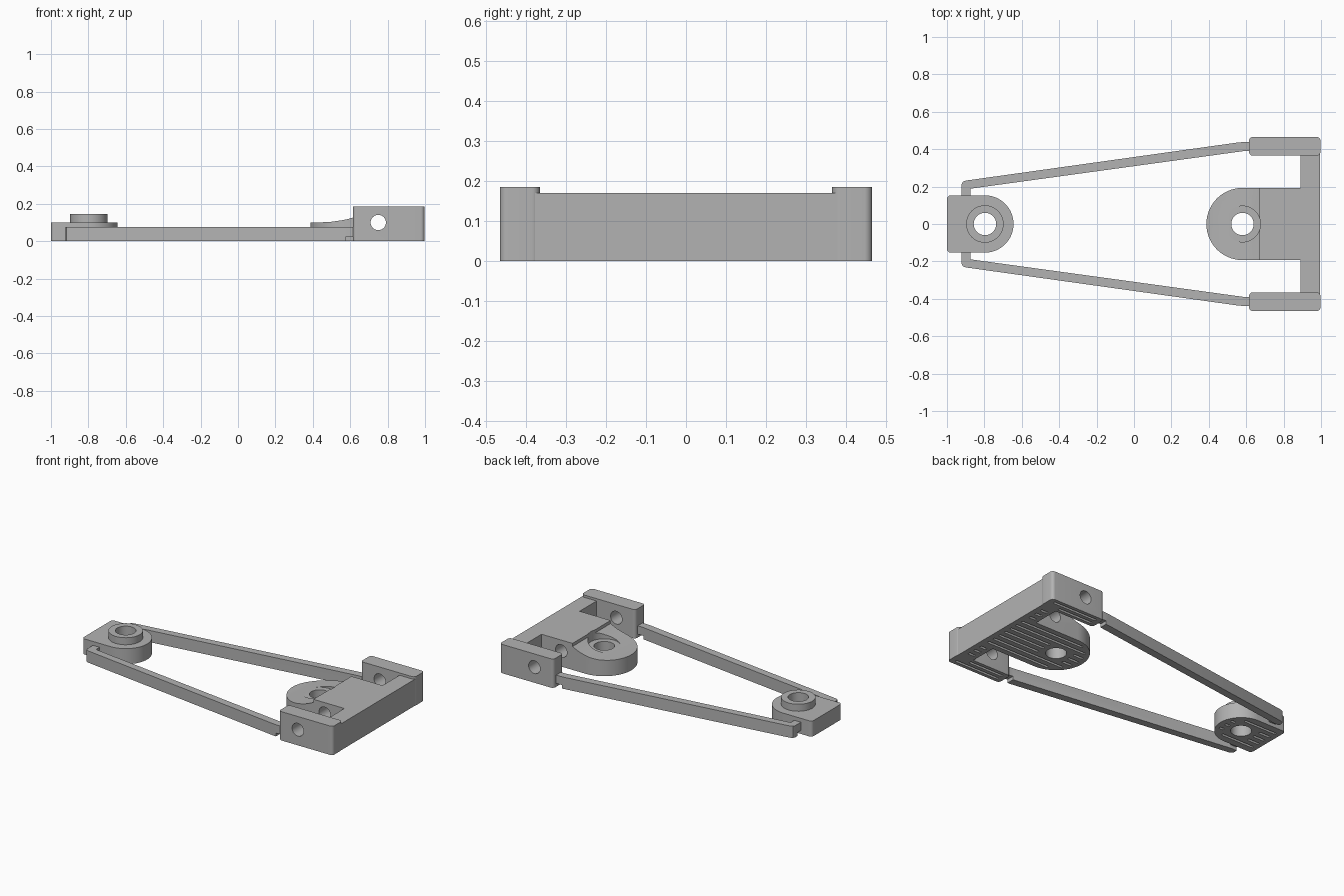
import bpy, bmesh, math
from mathutils import Vector

cube = bpy.data.objects.get("Cube")
if cube:
    bpy.data.objects.remove(cube, do_unlink=True)

grey = bpy.data.materials.new("plain_grey")
grey.use_nodes = True
grey.diffuse_color = (0.45, 0.45, 0.45, 1)
grey.node_tree.nodes["Principled BSDF"].inputs["Base Color"].default_value = (0.45, 0.45, 0.45, 1)


def arc(cx, cy, r, start, end, steps=8):
    angles = [math.radians(start + (end - start) * i / steps) for i in range(steps + 1)]
    return [(cx + r * math.cos(a), cy + r * math.sin(a)) for a in angles]


def rounded_rect(x0, x1, y0, y1, r):
    return (arc(x1 - r, y1 - r, r, 0, 90) + arc(x0 + r, y1 - r, r, 90, 180)
            + arc(x0 + r, y0 + r, r, 180, 270) + arc(x1 - r, y0 + r, r, 270, 360))


def circle(cx, cy, r, steps=48):
    return arc(cx, cy, r, 0, 360, steps)[:-1]


def rect(x0, x1, y0, y1):
    return [(x0, y0), (x1, y0), (x1, y1), (x0, y1)]


def prism(name, outlines, low, high, along="z"):
    """Extrude flat outlines along z, or outlines in x and z along y."""
    bm = bmesh.new()
    for outline in outlines:
        if along == "z":
            points, shift = [(a, b, low) for a, b in outline], (0, 0, high - low)
        else:
            points, shift = [(a, low, b) for a, b in outline], (0, high - low, 0)
        face = bm.faces.new([bm.verts.new(p) for p in points])
        grown = bmesh.ops.extrude_face_region(bm, geom=[face], use_keep_orig=True)
        moved = [v for v in grown["geom"] if isinstance(v, bmesh.types.BMVert)]
        bmesh.ops.translate(bm, verts=moved, vec=Vector(shift))
    bmesh.ops.recalc_face_normals(bm, faces=bm.faces)
    mesh = bpy.data.meshes.new(name)
    bm.to_mesh(mesh)
    bm.free()
    mesh.materials.append(grey)
    obj = bpy.data.objects.new(name, mesh)
    bpy.context.scene.collection.objects.link(obj)
    return obj


def finish(obj, cutters=()):
    """Cut the part, then smooth its round walls."""
    for cutter in cutters:
        cutter.hide_render = True
        mod = obj.modifiers.new("cut", "BOOLEAN")
        mod.operation = "DIFFERENCE"
        mod.solver = "EXACT"
        mod.object = cutter
    bpy.context.view_layer.update()
    graph = bpy.context.evaluated_depsgraph_get()
    mesh = bpy.data.meshes.new_from_object(obj.evaluated_get(graph))
    obj.modifiers.clear()
    obj.data = mesh
    for poly in mesh.polygons:
        poly.use_smooth = True
    mesh.set_sharp_from_angle(angle=math.radians(30))


def slots(name, strips):
    return prism(name, [rect(*s) for s in strips], -0.05, 0.02)


# Shared cutters
pin = prism("pin_cutter", [circle(0.75, 0.1, 0.041, 32)], -0.6, 0.6, "y")
bores = prism("bore_cutter", [circle(0.58, 0, 0.06), circle(-0.797, 0, 0.06)], -0.1, 0.3)
notches = []

# Cross bar, centre block and round tongue in one outline
tongue = arc(0.58, 0, 0.193, 90, 270, 40)
outline = tongue + [(0.89, -0.193), (0.89, -0.42), (0.995, -0.42),
                    (0.995, 0.42), (0.89, 0.42), (0.89, 0.193)]
base = prism("base_with_tongue", [outline], 0, 0.17)
slope = prism("slope_cutter", [[(0.3, 0.1), (0.43, 0.1), (0.5, 0.104), (0.55, 0.111),
                                (0.59, 0.119), (0.63, 0.131), (0.67, 0.15),
                                (0.67, 0.3), (0.3, 0.3)]], -0.3, 0.3, "y")
pocket = prism("pocket_cutter", [circle(0.58, 0, 0.096)], 0.105, 0.3)
strips = []
for i in range(-3, 4):
    y = i * 0.05
    reach = 0.58 - math.sqrt(0.165 ** 2 - y * y)
    if abs(i) < 2:
        strips.append((reach, 0.49, y - 0.008, y + 0.008))
        strips.append((0.67, 0.96, y - 0.008, y + 0.008))
    else:
        strips.append((reach, 0.96, y - 0.008, y + 0.008))
for side in (-1, 1):
    for i in range(3):
        y = side * (0.22 + i * 0.05)
        strips.append((0.915, 0.96, y - 0.008, y + 0.008))
base_slots = slots("base_slot_cutter", strips)
finish(base, [slope, pocket, bores, pin, base_slots])

# End lug with raised ring
lug = prism("end_lug", [arc(-0.797, 0, 0.153, -90, 90, 32) + arc(-0.98, 0.133, 0.02, 90, 180)
                        + arc(-0.98, -0.133, 0.02, 180, 270)], 0, 0.1)
lug_strips = []
for i in range(-2, 3):
    y = i * 0.05
    if abs(i) < 2:
        lug_strips.append((-0.97, -0.89, y - 0.008, y + 0.008))
        lug_strips.append((-0.71, -0.68, y - 0.008, y + 0.008))
    else:
        lug_strips.append((-0.97, -0.74, y - 0.008, y + 0.008))
lug_slots = slots("lug_slot_cutter", lug_strips)
finish(lug, [bores, lug_slots])
ring = prism("lug_ring", [circle(-0.797, 0, 0.1)], 0.09, 0.145)
finish(ring, [bores])

# Side cheeks and flat straps, one of each per side
for side, label in ((1, "left"), (-1, "right")):
    low, high = sorted((side * 0.365, side * 0.465))
    cheek = prism(label + "_cheek", [rounded_rect(0.615, 0.997, low, high, 0.02)], 0, 0.185)
    cheek_slots = slots("cheek_slot_cutter", [
        (0.65, 0.96, side * y - 0.008, side * y + 0.008) for y in (0.395, 0.435)])
    finish(cheek, [pin, cheek_slots])

    path = [(-0.922, 0.14), (-0.922, 0.212), (-0.916, 0.225), (-0.9, 0.232), (0.55, 0.435),
            (0.58, 0.438), (0.63, 0.438), (0.63, 0.389), (0.58, 0.389), (-0.875, 0.189),
            (-0.875, 0.14)]
    strap = prism(label + "_strap", [[(x, side * y) for x, y in path]], 0, 0.075)
    a, b = sorted((side * 0.1, side * 0.188))
    c, d = sorted((side * 0.36, side * 0.46))
    notch = prism("notch_cutter", [rect(-0.95, -0.85, a, b), rect(0.575, 0.65, c, d)], -0.05, 0.022)
    finish(strap, [notch])
    notches += [notch, cheek_slots]

for cutter in [pin, bores, slope, pocket, base_slots, lug_slots] + notches:
    bpy.data.objects.remove(cutter, do_unlink=True)
